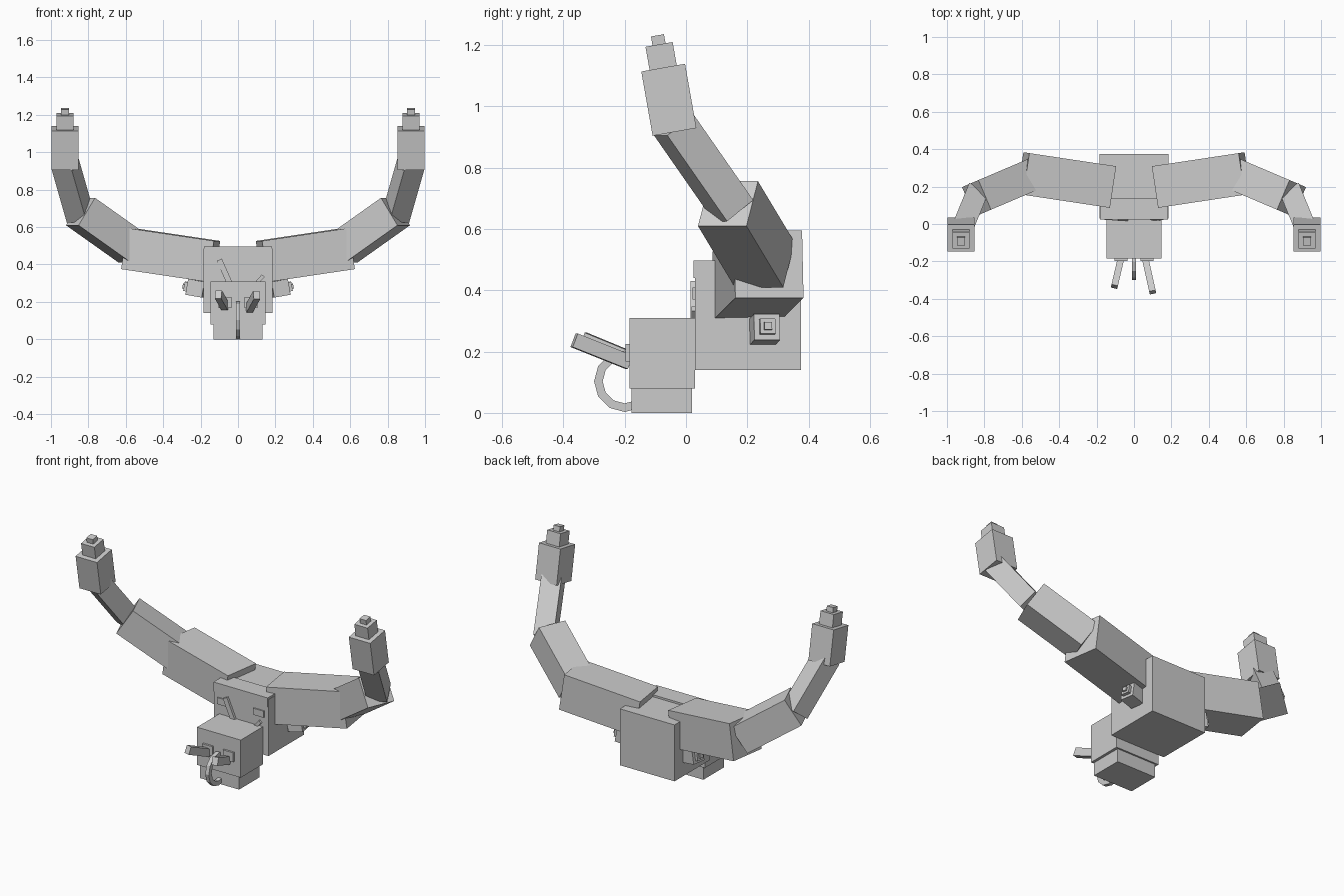
import bpy, math
from mathutils import Vector, Matrix

if "Cube" in bpy.data.objects:
    bpy.data.objects.remove(bpy.data.objects["Cube"])

grey = bpy.data.materials.new("plain grey")
grey.diffuse_color = (0.6, 0.6, 0.6, 1)
grey.use_nodes = True
grey.node_tree.nodes["Principled BSDF"].inputs["Base Color"].default_value = grey.diffuse_color


def mesh_object(name, verts, faces):
    me = bpy.data.meshes.new(name)
    me.from_pydata(verts, [], faces)
    me.materials.append(grey)
    ob = bpy.data.objects.new(name, me)
    bpy.context.collection.objects.link(ob)
    return ob


QUADS = [(0, 1, 3, 2), (4, 6, 7, 5), (0, 4, 5, 1), (2, 3, 7, 6), (0, 2, 6, 4), (1, 5, 7, 3)]


def box(name, x, y, z):
    return mesh_object(name, [(a, b, c) for a in x for b in y for c in z], QUADS)


def rod(name, p, q, w, h):
    """Square bar from p to q; w is its level width, h its other thickness."""
    p, q = Vector(p), Vector(q)
    d = (q - p).normalized()
    side = Vector((-d.y, d.x, 0)).normalized()
    up = d.cross(side)
    verts = [e + side * a * w / 2 + up * b * h / 2
             for e in (p, q) for a in (-1, 1) for b in (-1, 1)]
    return mesh_object(name, verts, QUADS)


def pair(name, p, q, w, h):
    for s, label in ((1, "right"), (-1, "left")):
        rod(f"{name}_{label}", (p[0] * s, *p[1:]), (q[0] * s, *q[1:]), w, h)


# head blocks
box("skull", (-.185, .185), (.03, .375), (.14, .485))
box("forelock", (-.183, .183), (.025, .14), (.44, .497))
box("muzzle", (-.148, .148), (-.185, .03), (.08, .31))
box("jaw", (-.132, .132), (-.178, .02), (0, .08))

# horns: three curving segments, then an upright tip in three steps
pair("horn_base", (.128, .2, .416), (.592, .27, .485), .225, .222)
pair("horn_middle", (.56, .257, .483), (.842, .137, .683), .172, .175)
pair("horn_upper", (.845, .155, .66), (.925, -.04, .94), .115, .115)
tip = Vector((.925, -.0375, .917))
lean = Vector((0, -.174, .985))
for name, a, b, w in (("horn_end", 0, .213, .145), ("horn_tip", .213, .29, .09),
                      ("horn_point", .29, .32, .043)):
    pair(name, tip + lean * a, tip + lean * b, w, w)

# ears in three steps
root = Vector((.18, .25, .265))
out = Vector((.97, .16, .17))
for name, a, b, w in (("ear", 0, .09, .085), ("ear_end", .09, .108, .05),
                      ("ear_point", .108, .118, .025)):
    pair(name, root + out * a, root + out * b, w, w)

# eyes and nostrils
for s, label in ((1, "right"), (-1, "left")):
    box(f"eye_{label}", sorted((.085 * s, .158 * s)), (.022, .03), (.37, .41))
    box(f"nostril_{label}", sorted((.035 * s, .105 * s)), (-.197, -.185), (.168, .225))

# scars on the face
rod("scar_long", (-.1, .023, .425), (-.045, .023, .3), .016, .03)
rod("scar_short", (.135, .024, .34), (.09, .024, .29), .012, .02)

# breath plumes from the nostrils
rod("plume_right", (.06, -.185, .165), (.1, -.365, .237), .035, .047)
rod("plume_left", (-.07, -.185, .178), (-.105, -.335, .24), .035, .047)

# nose ring: faceted band
N = 12
verts, faces = [], []
for i in range(N):
    t = 2 * math.pi * i / N
    for r in (.072, .1):
        for x in (-.012, .012):
            verts.append((x, -.2 + r * math.cos(t), .103 + r * math.sin(t)))
for i in range(N):
    a, b = i * 4, (i + 1) % N * 4
    for j, k in ((0, 1), (1, 3), (3, 2), (2, 0)):
        faces.append((a + j, a + k, b + k, b + j))
mesh_object("nose_ring", verts, faces)

# make all normals face outward
import bmesh
for ob in bpy.data.objects:
    bm = bmesh.new()
    bm.from_mesh(ob.data)
    bmesh.ops.recalc_face_normals(bm, faces=bm.faces)
    bm.to_mesh(ob.data)
    bm.free()
